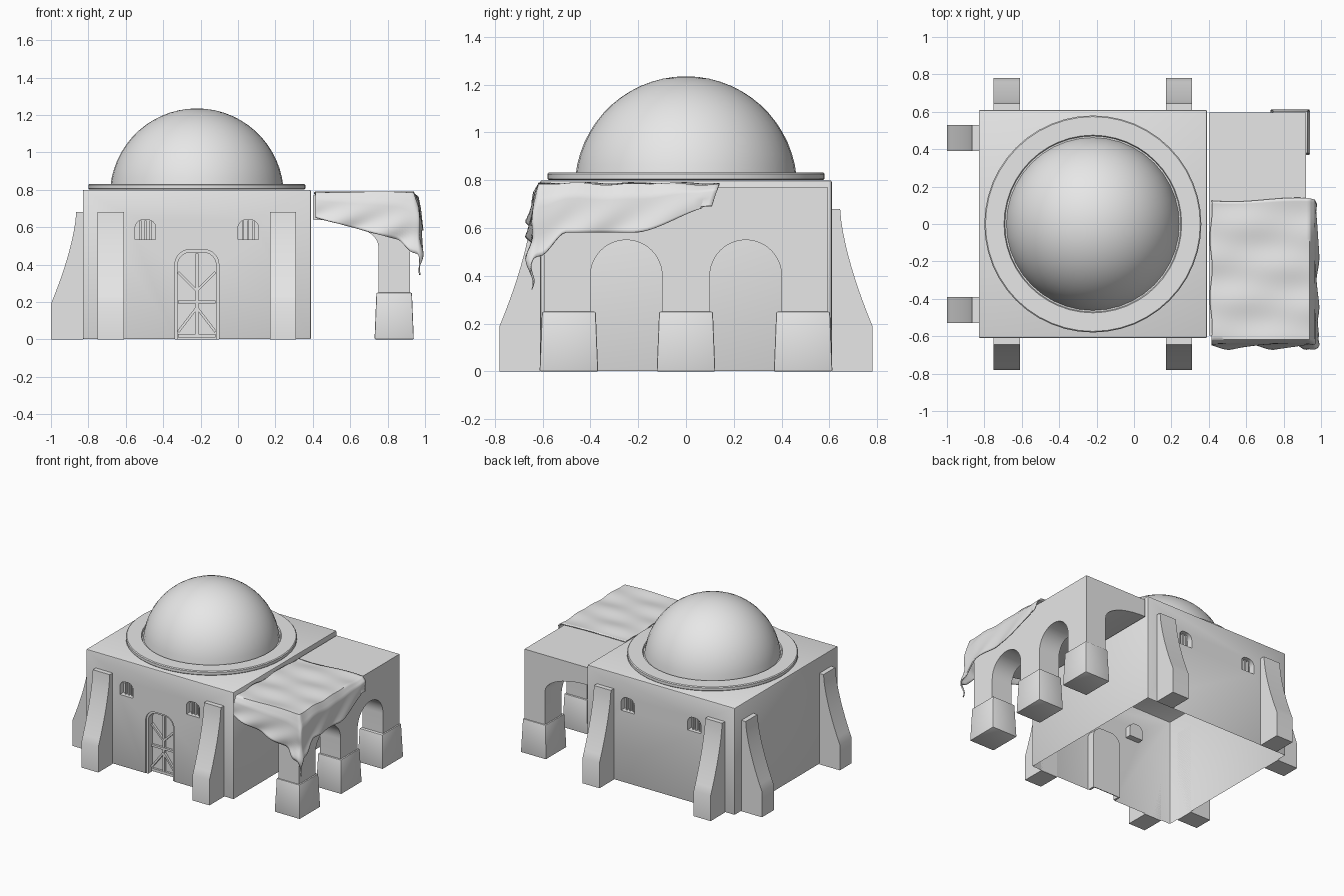
import bpy, bmesh, math
from mathutils import Vector

if "Cube" in bpy.data.objects:
    bpy.data.objects.remove(bpy.data.objects["Cube"])

clay = bpy.data.materials.new("pale_clay")
clay.diffuse_color = (0.8, 0.8, 0.8, 1)
clay.use_nodes = True
clay.node_tree.nodes["Principled BSDF"].inputs["Base Color"].default_value = clay.diffuse_color


def finish(name, bm, bevel=0.0, angle=30):
    bmesh.ops.recalc_face_normals(bm, faces=bm.faces)
    if bevel:
        bmesh.ops.bevel(bm, geom=list(bm.edges), offset=bevel, segments=2,
                        profile=0.5, affect='EDGES', clamp_overlap=True)
    me = bpy.data.meshes.new(name)
    bm.to_mesh(me)
    bm.free()
    ob = bpy.data.objects.new(name, me)
    bpy.context.collection.objects.link(ob)
    me.materials.append(clay)
    smooth(ob, angle)
    return ob


def smooth(ob, angle=30):
    bpy.ops.object.select_all(action='DESELECT')
    ob.select_set(True)
    bpy.context.view_layer.objects.active = ob
    bpy.ops.object.shade_smooth_by_angle(angle=math.radians(angle))


def prism(name, pts, axis, a, b, bevel=0.0):
    """Extrude a (horizontal, z) outline along the x or y axis."""
    bm = bmesh.new()
    def place(u, z, c):
        return (c, u, z) if axis == 'x' else (u, c, z)
    lo = [bm.verts.new(place(u, z, a)) for u, z in pts]
    hi = [bm.verts.new(place(u, z, b)) for u, z in pts]
    n = len(pts)
    bm.faces.new(lo)
    bm.faces.new(hi[::-1])
    for i in range(n):
        j = (i + 1) % n
        bm.faces.new((lo[i], hi[i], hi[j], lo[j]))
    return finish(name, bm, bevel)


def arch(c, w, z0, z1, r, seg=10):
    """Opening outline with rounded top corners."""
    pts = [(c - w / 2, z0), (c + w / 2, z0)]
    for k, cx in enumerate((c + w / 2 - r, c - w / 2 + r)):
        for i in range(seg + 1):
            if k == 1 and i == 0 and abs(w - 2 * r) < 1e-5:
                continue
            t = math.pi / 2 * (k + i / seg)
            pts.append((cx + r * math.cos(t), z1 - r + r * math.sin(t)))
    return pts


def cut(ob, cutter):
    m = ob.modifiers.new("cut", 'BOOLEAN')
    m.operation, m.solver, m.object = 'DIFFERENCE', 'EXACT', cutter
    bpy.context.view_layer.objects.active = ob
    bpy.ops.object.modifier_apply(modifier=m.name)
    bpy.data.objects.remove(cutter)


def beam(name, p, q, w, y0, y1):
    """Flat bar between two (x, z) points."""
    p, q = Vector(p), Vector(q)
    d = (q - p).normalized() * w / 2
    n = Vector((-d.y, d.x))
    return prism(name, [p + n, p - n, q - n, q + n], 'y', y0, y1)


def lathe(name, profile, cx, seg, angle=30):
    bm = bmesh.new()
    vs = [bm.verts.new((r, 0, z)) for r, z in profile]
    es = [bm.edges.new(e) for e in zip(vs, vs[1:])]
    bmesh.ops.spin(bm, geom=vs + es, cent=(0, 0, 0), axis=(0, 0, 1),
                   angle=2 * math.pi, steps=seg)
    bmesh.ops.remove_doubles(bm, verts=bm.verts, dist=1e-4)
    bmesh.ops.translate(bm, verts=bm.verts, vec=(cx, 0, 0))
    return finish(name, bm, angle=angle)


# House shell with recessed door and windows, open underneath
X0, X1, Y = -0.83, 0.39, 0.61
house = prism("house_walls", [(X0, 0), (X1, 0), (X1, 0.8), (X0, 0.8)], 'y', -Y, Y, 0.008)
DOOR = -0.22
cut(house, prism("door_cutter", arch(DOOR, 0.235, -0.1, 0.48, 0.08), 'y', -0.7, -0.55))
for s in (-1, 1):
    for wx in (-0.495, 0.055):
        cut(house, prism("window_cutter", arch(wx, 0.11, 0.535, 0.64, 0.045), 'y', s * 0.7, s * 0.565))
bm = bmesh.new()
bm.from_mesh(house.data)
low = [f for f in bm.faces if f.normal.z < -0.5 and f.calc_center_median().z < 0.01]
bmesh.ops.delete(bm, geom=low, context='FACES')
bm.to_mesh(house.data)
bm.free()
smooth(house)

# Window bars
for s in (-1, 1):
    for wx in (-0.495, 0.055):
        for k in (-1, 0, 1):
            x = wx + k * 0.027
            beam("window_bar", (x, 0.535), (x, 0.635), 0.01, s * 0.585, s * 0.567)

# Door frame and braced door leaf
frame = prism("door_frame", arch(DOOR, 0.235, 0, 0.48, 0.08), 'y', -0.6, -0.551)
cut(frame, prism("frame_cutter", arch(DOOR, 0.205, -0.1, 0.465, 0.068), 'y', -0.7, -0.5))
smooth(frame)
L, R = DOOR - 0.1, DOOR + 0.1
beam("door_post", (DOOR, 0.01), (DOOR, 0.46), 0.016, -0.565, -0.551)
beam("door_rail", (L, 0.02), (R, 0.02), 0.02, -0.567, -0.551)
beam("door_rail", (L, 0.2), (R, 0.2), 0.016, -0.567, -0.551)
for x in (L, R):
    beam("door_brace", (x, 0.36), (DOOR, 0.26), 0.014, -0.569, -0.551)
    beam("door_brace", (x, 0.04), (DOOR, 0.17), 0.014, -0.569, -0.551)

# Curved buttresses on the front, back and left walls
prof = [(0, 0), (0.17, 0), (0.17, 0.19)]
prof += [(0.035 + 0.135 * (1 - i / 10) ** 1.5, 0.19 + 0.49 * i / 10) for i in range(1, 11)]
prof += [(0, 0.68)]
for c in (-0.68, 0.24):
    for s in (-1, 1):
        prism("buttress", [(s * (Y + o), z) for o, z in prof], 'x', c - 0.07, c + 0.07)
for c in (-0.46, 0.46):
    prism("buttress", [(X0 - o, z) for o, z in prof], 'y', c - 0.07, c + 0.07)

# Roof ring and dome
lathe("roof_ring", [(0.001, 0.801), (0.575, 0.801), (0.58, 0.806), (0.58, 0.826),
                    (0.574, 0.832), (0.475, 0.832), (0.47, 0.82), (0.45, 0.82)], DOOR, 48)
dome = [(0.465 * math.cos(t), 0.77 + 0.465 * math.sin(t))
        for t in [0.1 + (math.pi / 2 - 0.1) * i / 14 for i in range(15)]]
lathe("dome", dome, DOOR, 40, 60)

# Side arcade: roof slab and arched outer wall
side = [(0.4, 0.77), (0.92, 0.77), (0.92, 0.2), (0.75, 0.2), (0.75, 0.5)]
side += [(0.4 + 0.35 * math.cos(t), 0.5 + 0.14 * math.sin(t))
         for t in [math.pi / 2 * i / 10 for i in range(1, 11)]]
arcade = prism("arcade", side, 'y', -0.595, 0.595)
for c in (-0.25, 0.25):
    cut(arcade, prism("arch_cutter", arch(c, 0.3, 0, 0.55, 0.15, 12), 'x', 0.6, 1.1))
smooth(arcade)

# Tapered pier bases
for c in (-0.49, 0, 0.49):
    bm = bmesh.new()
    bmesh.ops.create_cube(bm, size=1)
    for v in bm.verts:
        top = v.co.z > 0
        v.co = (0.835 + v.co.x * (0.19 if top else 0.21),
                c + v.co.y * (0.225 if top else 0.245), 0.25 if top else 0)
    finish("pier_base", bm, 0.006)


# Draped cloth over the arcade roof, hanging at the front and outer edges
def ramp(a, b, t):
    t = max(0.0, min(1.0, t))
    return a + (b - a) * t * t * (3 - 2 * t)


NX, NY, H = 36, 46, 16
bm = bmesh.new()
grid = []
for j in range(NY + H + 1):
    row = []
    t = max(0, j - NY) / H
    y = 0.13 - 0.745 * min(j, NY) / NY
    for i in range(NX + H + 1):
        s = max(0, i - NX) / H
        x = 0.412 + 0.525 * min(i, NX) / NX
        right = ramp(0.09, 0.2, (0.13 - y) / 0.35) + ramp(0, 0.1, (-0.5 - y) / 0.115)
        front = 0.13 + 0.14 * (x - 0.412) / 0.525 + ramp(0, 0.05, (x - 0.85) / 0.09)
        drop = 1.0 * math.hypot(right * s, front * t)
        fold = math.sin(17 * x + 9 * drop * 4) * t + math.sin(24 * y + 30 * drop) * s
        flat = (1 - s) * (1 - t)
        z = 0.782 - drop + flat * 0.003 * (math.sin(31 * y + 3 * x) + math.sin(13 * x - 17 * y))
        px = x + 0.02 * min(1, s * 4) + 0.022 * s + 0.008 * fold * s
        py = y - 0.012 * min(1, t * 4) - 0.028 * t - 0.014 * fold * t
        if i == 0:
            px += 0.006 * math.sin(20 * y)
        if j < 4:
            py += 0.01 * math.sin(9 * x) * (1 - j / 4) - 0.03 * s
        row.append(bm.verts.new((px, py, z)))
    grid.append(row)
for a, b in zip(grid, grid[1:]):
    for i in range(len(a) - 1):
        bm.faces.new((a[i], b[i], b[i + 1], a[i + 1]))
cloth = finish("awning_cloth", bm, angle=60)
m = cloth.modifiers.new("thickness", 'SOLIDIFY')
m.thickness, m.offset = 0.008, 0
